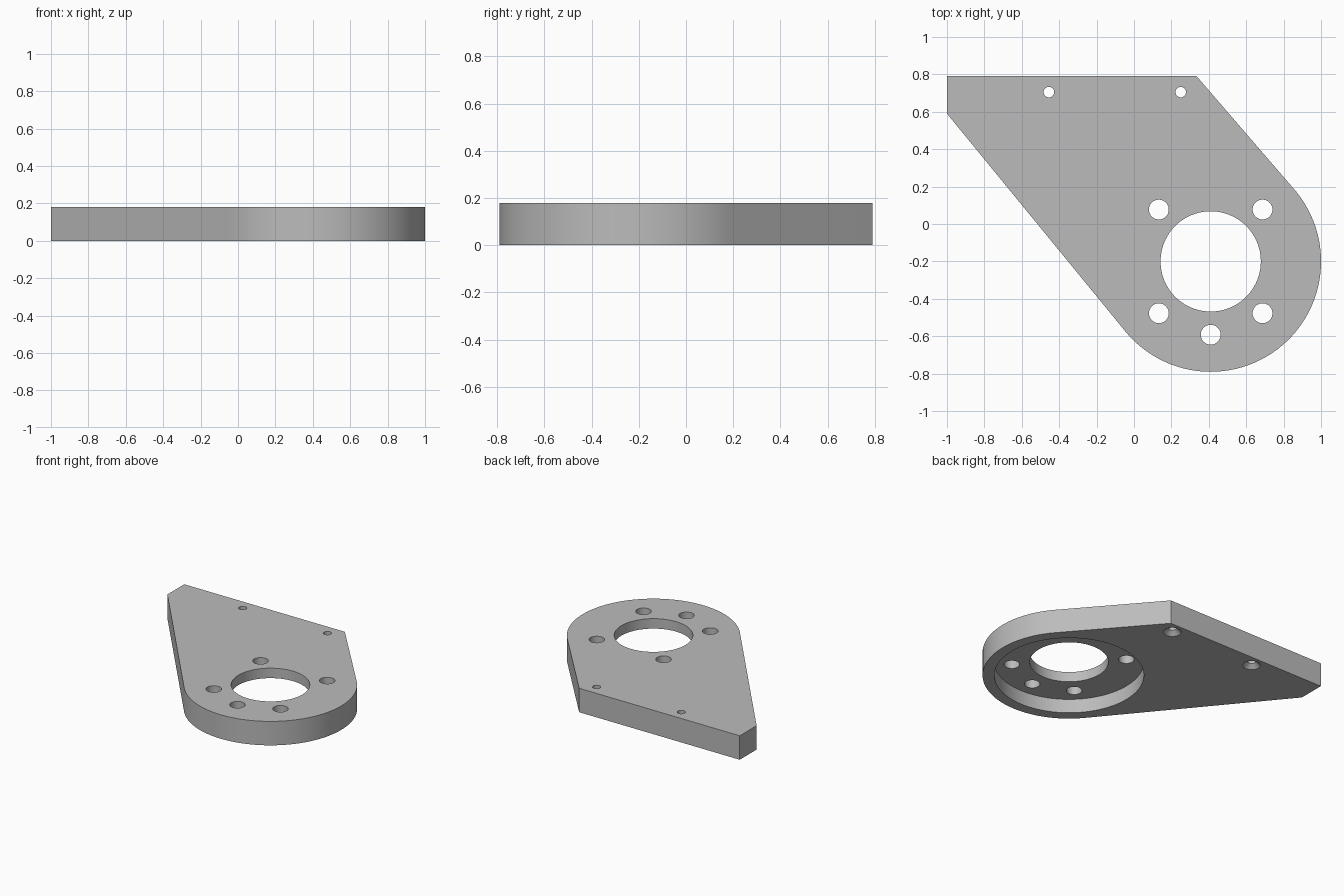
import bpy
import bmesh
from math import atan2, acos, cos, sin, hypot, pi, radians

cube = bpy.data.objects.get("Cube")
if cube:
    bpy.data.objects.remove(cube, do_unlink=True)

THICK = 0.18
CX, CY, R = 0.41, -0.2, 0.59        # rounded end of the plate
RECESS_R, RECESS_DEPTH = 0.51, 0.105
BORE_R, BOLT_R, BOLT_CIRCLE = 0.268, 0.053, 0.392
SCREW_R, SINK_R, SINK_DEPTH = 0.028, 0.06, 0.03

grey = bpy.data.materials.new("plain_grey")
grey.use_nodes = True
colour = (0.5, 0.5, 0.5, 1)
grey.diffuse_color = colour
grey.node_tree.nodes["Principled BSDF"].inputs["Base Color"].default_value = colour


def make_object(name, bm):
    mesh = bpy.data.meshes.new(name)
    bm.to_mesh(mesh)
    bm.free()
    mesh.materials.append(grey)
    obj = bpy.data.objects.new(name, mesh)
    bpy.context.collection.objects.link(obj)
    return obj


def tangent_angle(x, y, side):
    """Angle on the rounded end where a line from (x, y) touches it."""
    dx, dy = x - CX, y - CY
    return atan2(dy, dx) + side * acos(R / hypot(dx, dy))


# Plate outline: straight back edge, two tangent sides and a round end
back_right, back_left, left_tip = (0.335, 0.79), (-1, 0.79), (-1, 0.59)
start = tangent_angle(*back_right, -1)
end = tangent_angle(*left_tip, 1) - 2 * pi
steps = 96
arc = [start + (end - start) * i / steps for i in range(steps + 1)]
outline = [left_tip, back_left, back_right]
outline += [(CX + R * cos(a), CY + R * sin(a)) for a in arc]

bm = bmesh.new()
base = bm.faces.new([bm.verts.new((x, y, 0)) for x, y in outline])
walls = bmesh.ops.extrude_face_region(bm, geom=[base])["geom"]
top = [v for v in walls if isinstance(v, bmesh.types.BMVert)]
bmesh.ops.translate(bm, verts=top, vec=(0, 0, THICK))
bmesh.ops.recalc_face_normals(bm, faces=bm.faces)
plate = make_object("mounting_plate", bm)


def cut(x, y, r_low, r_high, z_low, z_high, sides=48):
    """Remove a cylinder or cone from the plate."""
    bm = bmesh.new()
    bmesh.ops.create_cone(bm, cap_ends=True, segments=sides, radius1=r_low,
                          radius2=r_high, depth=z_high - z_low)
    bmesh.ops.translate(bm, verts=bm.verts, vec=(x, y, (z_low + z_high) / 2))
    cutter = make_object("cutter", bm)
    cutter.hide_render = True
    mod = plate.modifiers.new("cut", "BOOLEAN")
    mod.operation = "DIFFERENCE"
    mod.solver = "EXACT"
    mod.object = cutter
    bpy.ops.object.modifier_apply(modifier=mod.name)
    bpy.data.objects.remove(cutter, do_unlink=True)


bpy.ops.object.select_all(action="DESELECT")
bpy.context.view_layer.objects.active = plate
plate.select_set(True)
LOW, HIGH = -0.1, THICK + 0.1

# Round recess in the underside and the large bore
cut(CX, CY, RECESS_R, RECESS_R, LOW, RECESS_DEPTH, 128)
cut(CX, CY, BORE_R, BORE_R, LOW, HIGH, 96)

# Bolt holes around the bore
for degrees in (45, 135, 225, 270, 315):
    a = radians(degrees)
    cut(CX + BOLT_CIRCLE * cos(a), CY + BOLT_CIRCLE * sin(a), BOLT_R, BOLT_R, LOW, HIGH)

# Screw holes along the back edge, countersunk from below
for x in (-0.455, 0.25):
    cut(x, 0.705, SCREW_R, SCREW_R, LOW, HIGH)
    slope = (SINK_R - SCREW_R) / SINK_DEPTH
    cut(x, 0.705, SINK_R + slope * 0.01, SCREW_R, -0.01, SINK_DEPTH)

bpy.ops.object.shade_smooth_by_angle(angle=radians(30))
